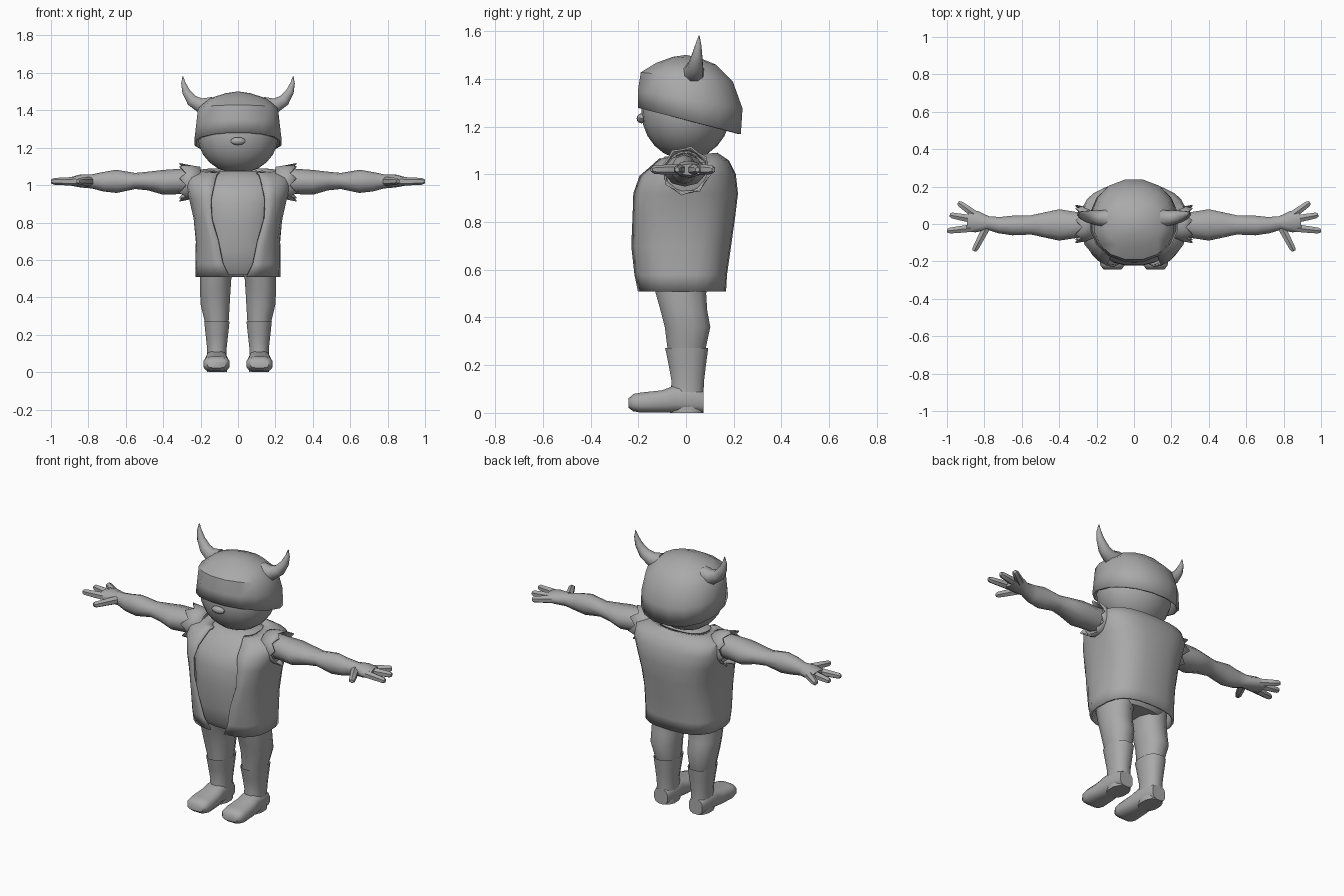
import bpy, bmesh, math
from mathutils import Vector as V

if "Cube" in bpy.data.objects:
    bpy.data.objects.remove(bpy.data.objects["Cube"])

grey = bpy.data.materials.new("mid grey")
grey.diffuse_color = (0.4, 0.4, 0.4, 1)
grey.use_nodes = True
grey.node_tree.nodes["Principled BSDF"].inputs["Base Color"].default_value = grey.diffuse_color


def spow(a, p):
    return math.copysign(abs(a) ** p, a)


def ring(c, u, v, n=10, e=2.0):
    """Superellipse ring round c with half axes u and v."""
    c, u, v = V(c), V(u), V(v)
    out = []
    for i in range(n):
        t = 2 * math.pi * (i + 0.5) / n
        out.append(c + u * spow(math.cos(t), 2 / e) + v * spow(math.sin(t), 2 / e))
    return out


def loft(bm, rings, closed=True, cap0=True, cap1=True):
    rows = [[bm.verts.new(p) for p in r] for r in rings]
    n = len(rows[0])
    for a, b in zip(rows, rows[1:]):
        for i in range(n if closed else n - 1):
            j = (i + 1) % n
            bm.faces.new((a[i], a[j], b[j], b[i]))
    if cap0:
        bm.faces.new(rows[0][::-1])
    if cap1:
        bm.faces.new(rows[-1])
    return rows


def tube(bm, pts, radii, n=8, ref=(0, 0, 1)):
    """Tapered tube along a path; each radius is one number or (side, up)."""
    pts = [V(p) for p in pts]
    rings = []
    for i, (p, r) in enumerate(zip(pts, radii)):
        d = (pts[min(i + 1, len(pts) - 1)] - pts[max(i - 1, 0)]).normalized()
        u = V(ref).cross(d).normalized()
        w = d.cross(u)
        ru, rw = r if isinstance(r, tuple) else (r, r)
        rings.append(ring(p, u * ru, w * rw, n))
    loft(bm, rings)


def finish(bm, name, mirror=False, thick=0, angle=50):
    bmesh.ops.recalc_face_normals(bm, faces=bm.faces[:])
    me = bpy.data.meshes.new(name)
    bm.to_mesh(me)
    bm.free()
    me.materials.append(grey)
    ob = bpy.data.objects.new(name, me)
    bpy.context.collection.objects.link(ob)
    bpy.ops.object.select_all(action='DESELECT')
    ob.select_set(True)
    bpy.context.view_layer.objects.active = ob
    bpy.ops.object.shade_smooth_by_angle(angle=math.radians(angle))
    if thick:
        m = ob.modifiers.new("thickness", 'SOLIDIFY')
        m.thickness, m.offset = thick, 0
    if mirror:
        ob.modifiers.new("mirror", 'MIRROR').use_mirror_merge = False
    return ob


def ball(name, c, s, seg, rows):
    bm = bmesh.new()
    bmesh.ops.create_uvsphere(bm, u_segments=seg, v_segments=rows, radius=1)
    for v in bm.verts:
        v.co = V((c[0] + v.co.x * s[0], c[1] + v.co.y * s[1], c[2] + v.co.z * s[2]))
    finish(bm, name)


# head and nose
ball("head", (0, 0, 1.262), (0.215, 0.187, 0.2), 20, 12)
ball("nose", (0, -0.187, 1.235), (0.042, 0.02, 0.021), 10, 6)

# helmet with a rim that slopes down to the back: front z, back z, front y, back y, half width
bm = bmesh.new()
rings = []
for zf, zb, yf, yb, hx in [(1.28, 1.168, -0.2, 0.228, 0.232), (1.35, 1.275, -0.2, 0.235, 0.222),
                           (1.425, 1.385, -0.188, 0.195, 0.212), (1.462, 1.455, -0.125, 0.125, 0.15),
                           (1.487, 1.483, -0.055, 0.055, 0.065)]:
    r = ring((0, (yf + yb) / 2, (zf + zb) / 2), (hx, 0, 0), (0, (yb - yf) / 2, (zb - zf) / 2), 16, 2.15)
    rings.append(r)
last = loft(bm, rings, cap0=False, cap1=False)[-1]
top = bm.verts.new((0, 0, 1.495))
for i in range(16):
    bm.faces.new((last[i], last[(i + 1) % 16], top))
finish(bm, "helmet", thick=0.012)

# horns
bm = bmesh.new()
tube(bm, [(0.14, 0.03, 1.425), (0.2, 0.033, 1.425), (0.245, 0.04, 1.452), (0.278, 0.047, 1.5),
          (0.292, 0.052, 1.545), (0.295, 0.055, 1.582)],
     [0.05, 0.042, 0.034, 0.023, 0.013, 0.002], 8, (0, 1, 0))
finish(bm, "horn", mirror=True)

# torso under the coat: z, half width, front y, back y
bm = bmesh.new()
loft(bm, [ring((0, (f + b) / 2, z), (hx, 0, 0), (0, (b - f) / 2, 0), 20, 2.5) for z, hx, f, b in [
    (0.52, 0.17, -0.165, 0.1), (0.56, 0.195, -0.192, 0.13), (0.65, 0.2, -0.212, 0.15),
    (0.8, 0.205, -0.224, 0.18), (0.9, 0.22, -0.22, 0.185), (0.98, 0.23, -0.192, 0.18),
    (1.04, 0.2, -0.13, 0.14), (1.075, 0.12, -0.09, 0.1)]])
finish(bm, "torso")

# open coat: z front, z back, half width, front y, back y, half width of the opening
bm = bmesh.new()
rings = []
for zf, zb, hx, f, b, w in [
        (0.51, 0.51, 0.222, -0.197, 0.162, 0.045), (0.58, 0.58, 0.222, -0.215, 0.166, 0.08),
        (0.7, 0.7, 0.22, -0.235, 0.183, 0.105), (0.82, 0.82, 0.232, -0.242, 0.2, 0.14),
        (0.92, 0.92, 0.255, -0.235, 0.212, 0.145), (0.99, 1.0, 0.28, -0.2, 0.203, 0.13),
        (1.03, 1.055, 0.275, -0.15, 0.175, 0.12), (1.06, 1.085, 0.2, -0.12, 0.13, 0.11),
        (1.06, 1.075, 0.14, -0.1, 0.1, 0.1)]:
    e = 2.7
    t0 = math.asin((w / hx) ** (e / 2))
    row = []
    for i in range(23):
        t = t0 + (2 * math.pi - 2 * t0) * i / 22
        cy = -spow(math.cos(t), 2 / e)
        row.append(V((hx * spow(math.sin(t), 2 / e), (f + b) / 2 + cy * (b - f) / 2,
                      zf + (zb - zf) * (cy + 1) / 2)))
    rings.append(row)
loft(bm, rings, closed=False, cap0=False, cap1=False)
finish(bm, "coat", thick=0.012)

# ragged armholes
bm = bmesh.new()
rings = [ring((x, 0, 1.015), (0, r, 0), (0, 0, r), 16) for x, r in [(0.2, 0.08), (0.25, 0.088), (0.295, 0.095)]]
for i, p in enumerate(rings[-1]):
    s = 1 if i % 2 else -1
    p.x += 0.017 * s
    p.y *= 1 + 0.06 * s
    p.z = 1.015 + (p.z - 1.015) * (1 + 0.06 * s)
loft(bm, rings, cap0=False, cap1=False)
finish(bm, "ragged_sleeve", mirror=True, thick=0.008, angle=30)

# arms with palm, three fingers and thumb
bm = bmesh.new()
arm = [(0.2, 0, 1.02, 0.07, 0.07), (0.3, -0.005, 1.02, 0.072, 0.068), (0.4, -0.005, 1.015, 0.088, 0.066),
       (0.48, -0.005, 1.022, 0.07, 0.05), (0.55, -0.005, 1.022, 0.054, 0.043), (0.65, -0.008, 1.02, 0.055, 0.062),
       (0.72, -0.006, 1.018, 0.046, 0.052), (0.78, 0.005, 1.02, 0.038, 0.038), (0.84, 0.012, 1.022, 0.06, 0.035),
       (0.89, 0.018, 1.02, 0.062, 0.024)]
tube(bm, [a[:3] for a in arm], [a[3:] for a in arm], 10)
for base, tip in [((0.85, 0.05), (0.94, 0.115)), ((0.86, 0.025), (0.985, 0.048)),
                  ((0.85, -0.02), (1.0, -0.037)), ((0.79, -0.02), (0.855, -0.145))]:
    b, t = V((*base, 1.02)), V((*tip, 1.02))
    tube(bm, [b, b.lerp(t, 0.5), b.lerp(t, 0.9), t], [0.024, 0.021, 0.018, 0.01], 6)
finish(bm, "arm", mirror=True)

# legs: z, centre x, half width, front y, back y
bm = bmesh.new()
loft(bm, [ring((x, (f + b) / 2, z), (hx, 0, 0), (0, (b - f) / 2, 0), 12, 2.2) for z, x, hx, f, b in [
    (0.58, 0.105, 0.1, -0.15, 0.1), (0.5, 0.119, 0.086, -0.13, 0.088), (0.43, 0.122, 0.084, -0.11, 0.092),
    (0.36, 0.122, 0.08, -0.092, 0.105), (0.27, 0.114, 0.066, -0.08, 0.085), (0.2, 0.112, 0.055, -0.07, 0.07)]])
finish(bm, "leg", mirror=True)

# boot shafts
bm = bmesh.new()
loft(bm, [ring((0.113, (f + b) / 2, z), (hx, 0, 0), (0, (b - f) / 2, 0), 12, 2.3) for z, hx, f, b in [
    (0.25, 0.058, -0.075, 0.08), (0.272, 0.07, -0.09, 0.096), (0.2, 0.062, -0.075, 0.086),
    (0.13, 0.054, -0.062, 0.077), (0.08, 0.054, -0.07, 0.076), (0.0, 0.055, -0.07, 0.076)]])
finish(bm, "boot_shaft", mirror=True)

# boot feet: y, half width, bottom z, top z
bm = bmesh.new()
loft(bm, [ring((0.115, y, (a + b) / 2), (hx, 0, 0), (0, 0, (b - a) / 2), 12, 2.8) for y, hx, a, b in [
    (0.074, 0.045, 0, 0.09), (0.03, 0.056, 0, 0.11), (-0.05, 0.06, 0, 0.115), (-0.1, 0.067, 0, 0.096),
    (-0.19, 0.072, 0, 0.086), (-0.222, 0.066, 0.006, 0.08), (-0.242, 0.05, 0.022, 0.06)]])
finish(bm, "boot_foot", mirror=True)
